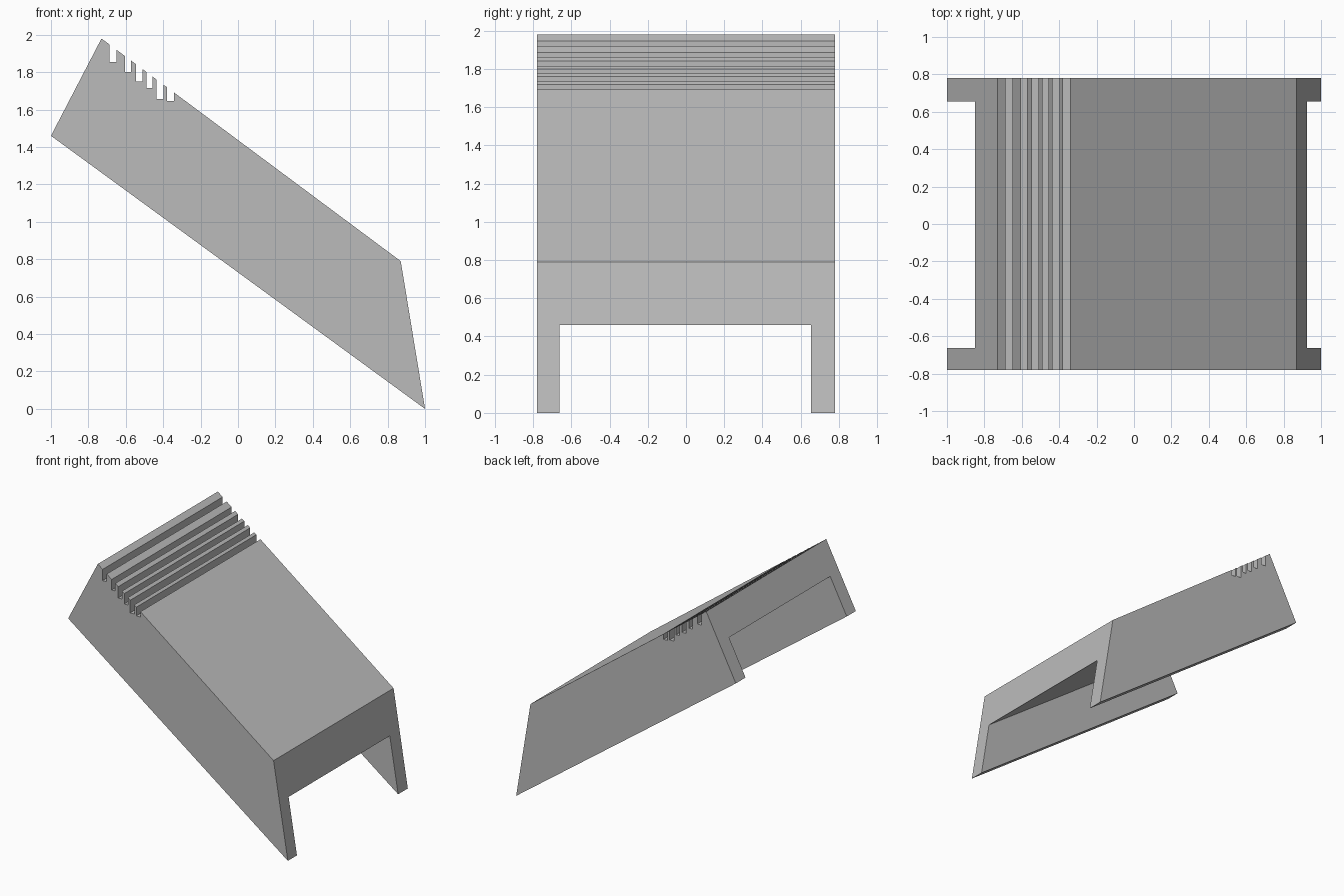
import bpy
import bmesh

# Remove the default cube
cube = bpy.data.objects.get("Cube")
if cube:
    bpy.data.objects.remove(cube, do_unlink=True)

grey = bpy.data.materials.new("plain grey")
grey.use_nodes = True
colour = (0.5, 0.5, 0.5, 1.0)
grey.diffuse_color = colour
grey.node_tree.nodes["Principled BSDF"].inputs["Base Color"].default_value = colour


def prism(name, profile, y0, y1):
    """Extrude an x-z outline from y0 to y1."""
    bm = bmesh.new()
    face = bm.faces.new([bm.verts.new((x, y0, z)) for x, z in profile])
    grown = bmesh.ops.extrude_face_region(bm, geom=[face])["geom"]
    verts = [g for g in grown if isinstance(g, bmesh.types.BMVert)]
    bmesh.ops.translate(bm, verts=verts, vec=(0, y1 - y0, 0))
    bmesh.ops.recalc_face_normals(bm, faces=bm.faces)
    mesh = bpy.data.meshes.new(name)
    bm.to_mesh(mesh)
    bm.free()
    mesh.materials.append(grey)
    obj = bpy.data.objects.new(name, mesh)
    bpy.context.collection.objects.link(obj)
    return obj


# Sloping outline: corners of the body
high_bottom, high_top = (-1.0, 1.46), (-0.73, 1.98)
low_top, low_bottom = (0.87, 0.79), (1.0, 0.0)


def roof_z(x):
    t = (x - high_top[0]) / (low_top[0] - high_top[0])
    return high_top[1] + t * (low_top[1] - high_top[1])


# Upright grooves across the top: start x, end x, floor z
grooves = [(-0.686, -0.649, 1.855), (-0.604, -0.572, 1.80),
           (-0.545, -0.51, 1.75), (-0.489, -0.457, 1.715),
           (-0.435, -0.398, 1.657), (-0.379, -0.342, 1.647)]
outline = [high_bottom, high_top]
for a, b, floor in grooves:
    outline += [(a, roof_z(a)), (a, floor), (b, floor), (b, roof_z(b))]
outline += [low_top, low_bottom]
body = prism("channel_body", outline, -0.78, 0.78)

# Open channel underneath, running out through both ends
slope = (0.46 - 1.75) / (0.925 + 0.85)


def ceiling_z(x):
    return 0.46 + slope * (x - 0.925)


ends = (-1.5, 1.5)
cutter = prism("channel_cutter",
               [(ends[0], ceiling_z(ends[0])), (ends[1], ceiling_z(ends[1])),
                (ends[1], -2), (ends[0], -2)], -0.662, 0.654)
cutter.hide_render = True
cut = body.modifiers.new("channel", "BOOLEAN")
cut.operation = "DIFFERENCE"
cut.solver = "EXACT"
cut.object = cutter
bpy.context.view_layer.objects.active = body
bpy.ops.object.modifier_apply(modifier=cut.name)
bpy.data.objects.remove(cutter, do_unlink=True)
